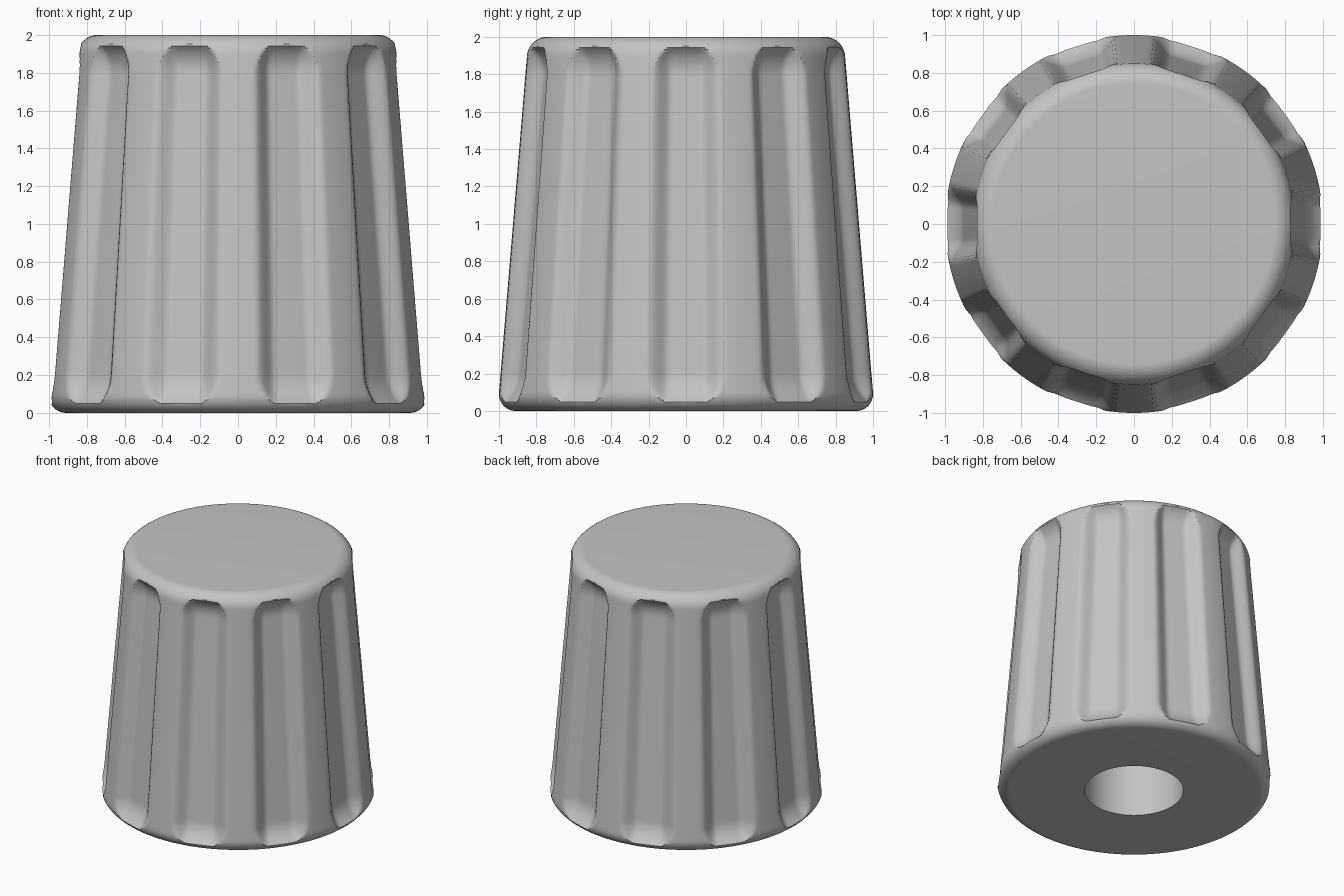
import bpy, bmesh
from math import pi, cos, sin, sqrt, radians

if "Cube" in bpy.data.objects:
    bpy.data.objects.remove(bpy.data.objects["Cube"], do_unlink=True)

HEIGHT, FILLET = 2.0, 0.1
FLUTES, HALF_ANGLE, DEPTH = 10, radians(12.3), 0.085
BORE_RADIUS, BORE_DEPTH = 0.36, 1.2
SEGMENTS, ROWS = 360, 110


def wall(z):
    """Radius of the tapered wall."""
    return 1.008 - 0.083 * z


def body_radius(z):
    """Tapered wall with rounded bottom and top edges."""
    d = max(FILLET - z, z - (HEIGHT - FILLET), 0)
    return wall(z) - FILLET + sqrt(max(FILLET ** 2 - d * d, 0))


def flute_radius(z, angle):
    """Grip groove with soft shoulders and ball-shaped ends."""
    pitch = 2 * pi / FLUTES
    u = abs((angle + pitch / 2) % pitch - pitch / 2) / HALF_ANGLE
    if u >= 1:
        return 9
    t = max((u - 0.45) / 0.55, 0)
    section = 0.8 * (1 - t * t * (3 - 2 * t)) + 0.2 * (1 - u * u)
    ball = 0.2
    d = min(max(0.2 - z, z - 1.79, 0), ball)
    return wall(z) - DEPTH * section + ball - sqrt(ball ** 2 - d * d)


def add_ring(bm, z, radius):
    ring = []
    for i in range(SEGMENTS):
        a = 2 * pi * i / SEGMENTS
        r = radius(z, a)
        ring.append(bm.verts.new((r * cos(a), r * sin(a), z)))
    return ring


# Knob: bore ceiling, bore wall, underside, fluted side, flat top
bm = bmesh.new()
rings = [add_ring(bm, z, lambda z, a: BORE_RADIUS) for z in (BORE_DEPTH, 0)]
for k in range(ROWS + 1):
    z = HEIGHT * (0.5 - 0.5 * cos(pi * k / ROWS))
    rings.append(add_ring(bm, z, lambda z, a: min(body_radius(z), flute_radius(z, a))))
for low, high in zip(rings, rings[1:]):
    for i in range(SEGMENTS):
        j = (i + 1) % SEGMENTS
        bm.faces.new((low[i], low[j], high[j], high[i]))
bm.faces.new(rings[0][::-1])
bm.faces.new(rings[-1])
bmesh.ops.recalc_face_normals(bm, faces=bm.faces)

mesh = bpy.data.meshes.new("fluted_knob")
bm.to_mesh(mesh)
bm.free()
knob = bpy.data.objects.new("fluted_knob", mesh)
bpy.context.collection.objects.link(knob)

# Plain grey plastic
grey = bpy.data.materials.new("grey_plastic")
grey.use_nodes = True
grey.diffuse_color = (0.55, 0.55, 0.55, 1)
grey.node_tree.nodes["Principled BSDF"].inputs["Base Color"].default_value = grey.diffuse_color
mesh.materials.append(grey)

bpy.ops.object.select_all(action="DESELECT")
knob.select_set(True)
bpy.context.view_layer.objects.active = knob
bpy.ops.object.shade_smooth_by_angle(angle=radians(35))
